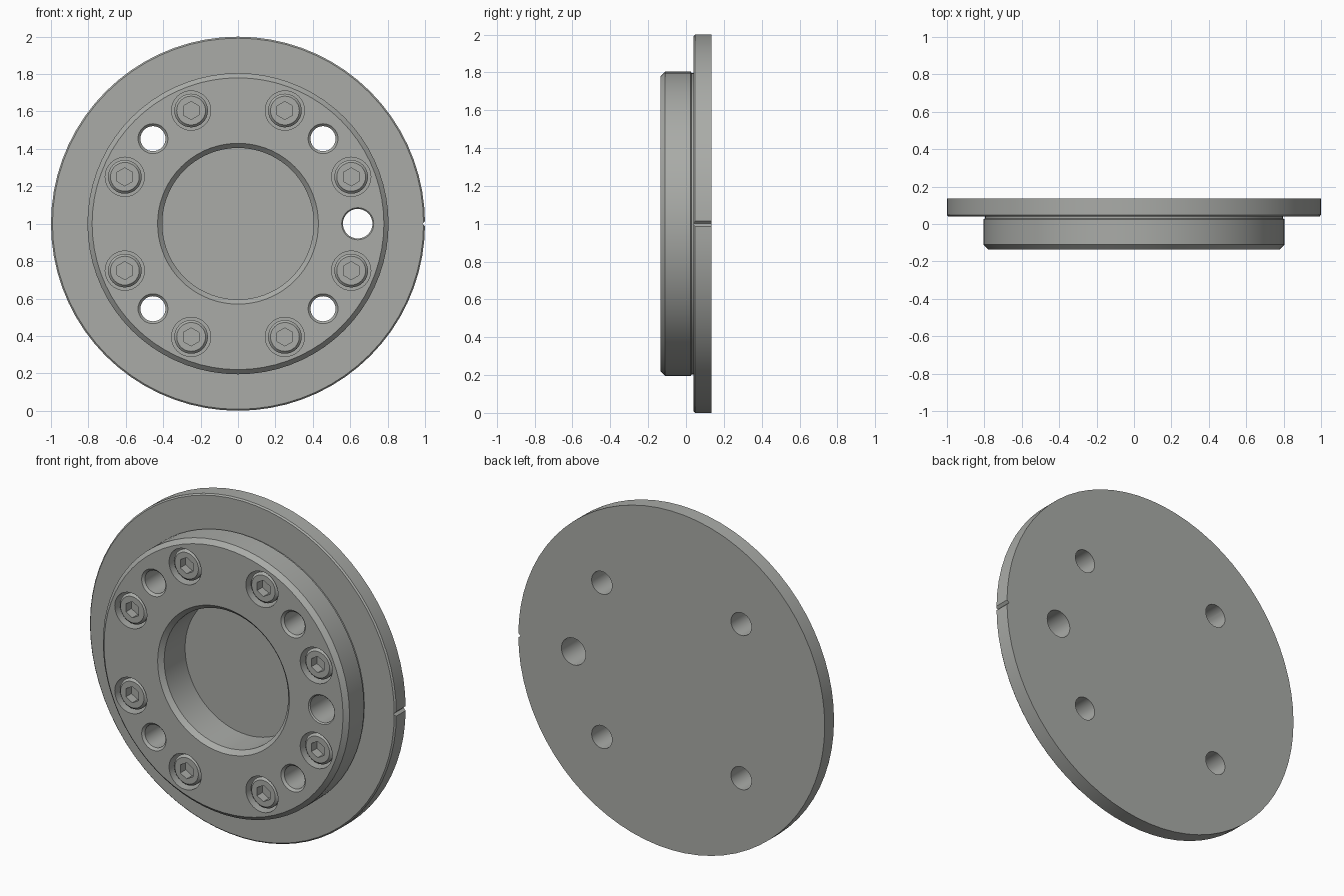
import bpy, bmesh, math
from mathutils import Vector

cube = bpy.data.objects.get("Cube")
if cube:
    bpy.data.objects.remove(cube, do_unlink=True)

steel = bpy.data.materials.new("grey_steel")
steel.use_nodes = True
colour = (0.40, 0.41, 0.39, 1.0)
steel.diffuse_color = colour
steel.node_tree.nodes["Principled BSDF"].inputs["Base Color"].default_value = colour

FRONT, BACK = -0.135, 0.135


def lathe(bm, profile, x=0.0, z=0.0, segments=64, phase=0.0):
    """Revolve (radius, y) points about the y axis through (x, z)."""
    rings = []
    for r, y in profile:
        if r == 0:
            rings.append([bm.verts.new((x, y, z))] * segments)
        else:
            rings.append([bm.verts.new((x + r * math.cos(phase + math.tau * i / segments), y,
                                        z + r * math.sin(phase + math.tau * i / segments)))
                          for i in range(segments)])
    for a, b in zip(rings, rings[1:]):
        for i in range(segments):
            j = (i + 1) % segments
            corners = list(dict.fromkeys((a[i], a[j], b[j], b[i])))
            bm.faces.new(corners)


def make_object(name, bm):
    bmesh.ops.recalc_face_normals(bm, faces=bm.faces)
    mesh = bpy.data.meshes.new(name)
    bm.to_mesh(mesh)
    bm.free()
    mesh.materials.append(steel)
    obj = bpy.data.objects.new(name, mesh)
    bpy.context.collection.objects.link(obj)
    return obj


def select(obj):
    bpy.ops.object.select_all(action='DESELECT')
    obj.select_set(True)
    bpy.context.view_layer.objects.active = obj


def cut(obj, cutter):
    mod = obj.modifiers.new("cut", 'BOOLEAN')
    mod.operation, mod.solver, mod.object = 'DIFFERENCE', 'EXACT', cutter
    select(obj)
    bpy.ops.object.modifier_apply(modifier=mod.name)
    bpy.data.objects.remove(cutter, do_unlink=True)
    select(obj)
    bpy.ops.object.shade_smooth_by_angle(angle=math.radians(25))


def polar(radius, degrees):
    a = math.radians(degrees)
    return radius * math.cos(a), 1 + radius * math.sin(a)


# Flange with raised boss and blind central bore
bm = bmesh.new()
lathe(bm, [(0, BACK), (1, BACK), (1, 0.048), (0.992, 0.04), (0.797, 0.04), (0.797, 0.03),
           (0.805, 0.025), (0.805, -0.11), (0.78, FRONT), (0.43, FRONT),
           (0.405, -0.11), (0.405, 0.085), (0, 0.085)], z=1, segments=72)
body = make_object("flange_body", bm)

# Cutters: through holes, dowel hole, screw counterbores, rim notch
bm = bmesh.new()


def through_hole(r, chamfer, x, z):
    lathe(bm, [(0, -0.2), (r + chamfer, -0.2), (r + chamfer, FRONT),
               (r, FRONT + chamfer), (r, 0.2), (0, 0.2)], x, z, 32)


for k in range(4):
    through_hole(0.067, 0.013, *polar(0.643, 45 + 90 * k))
through_hole(0.079, 0.007, *polar(0.64, 0))

screw_spots = [polar(0.655, 90 * k + s * 22.5) for k in (0, 2) for s in (1, -1)]
screw_spots += [polar(0.655, 90 * k + s * 22.5) for k in (1, 3) for s in (1, -1)]
for x, z in screw_spots:
    lathe(bm, [(0, -0.2), (0.105, -0.2), (0.105, -0.01), (0, -0.01)], x, z, 32)

lathe(bm, [(0, 0.0), (0.014, 0.0), (0.014, 0.2), (0, 0.2)], 1.0, 1.0, 4)
cut(body, make_object("hole_cutters", bm))

# Socket head screws sharing one mesh
bm = bmesh.new()
lathe(bm, [(0, -0.008), (0.09, -0.008), (0.09, -0.108), (0.077, -0.121), (0, -0.121)],
      segments=32)
screw = make_object("socket_screw_1", bm)
bm = bmesh.new()
lathe(bm, [(0, -0.2), (0.048, -0.2), (0.048, -0.07), (0, -0.07)],
      segments=6, phase=math.radians(30))
cut(screw, make_object("hex_cutter", bm))

for i, (x, z) in enumerate(screw_spots):
    obj = screw
    if i:
        obj = bpy.data.objects.new(f"socket_screw_{i + 1}", screw.data)
        bpy.context.collection.objects.link(obj)
        for mod in screw.modifiers:
            new = obj.modifiers.new(mod.name, mod.type)
            if mod.type == 'NODES':
                new.node_group = mod.node_group
    obj.location = Vector((x, 0, z))
